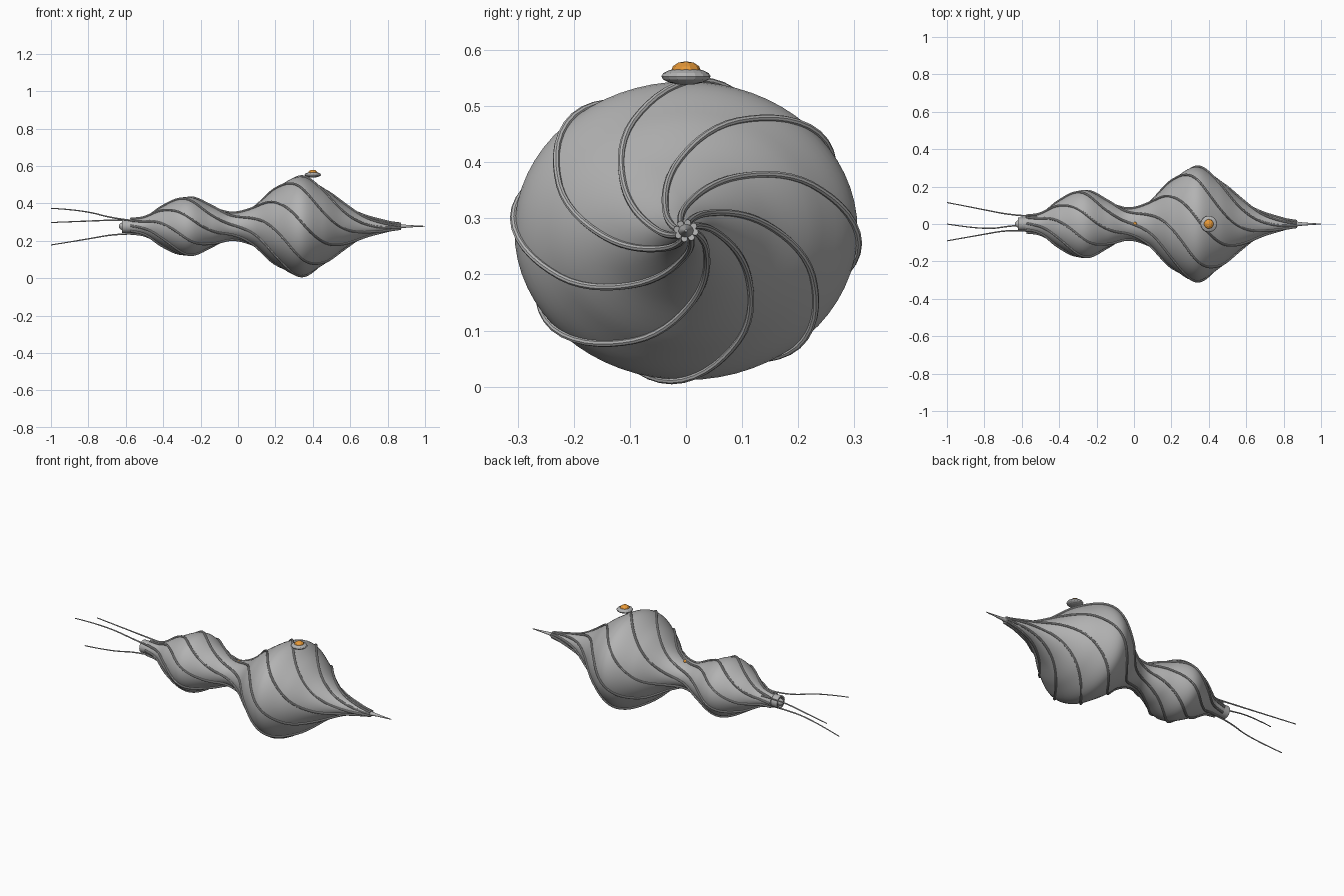
import bpy, bmesh
from math import sin, cos, pi, radians
from mathutils import Vector

cube = bpy.data.objects.get("Cube")
if cube:
    bpy.data.objects.remove(cube, do_unlink=True)

AXIS_Z = 0.278      # height of the long axis
WIDEN = 1.15        # the hull is wider than it is tall
RIBS = 8
TWIST = radians(245)


def material(name, rgb, rough=0.5):
    m = bpy.data.materials.new(name)
    m.use_nodes = True
    m.diffuse_color = (*rgb, 1)
    shader = m.node_tree.nodes["Principled BSDF"]
    shader.inputs["Base Color"].default_value = (*rgb, 1)
    shader.inputs["Roughness"].default_value = rough
    return m


grey = material("hull grey", (0.45, 0.45, 0.45))
orange = material("amber", (0.8, 0.32, 0.04))

# Hull outline: position along x, half height
PROFILE = [(-0.58, 0.036), (-0.5, 0.048), (-0.4, 0.107), (-0.27, 0.158),
           (-0.14, 0.108), (-0.03, 0.07), (0.08, 0.103), (0.2, 0.2),
           (0.33, 0.266), (0.45, 0.21), (0.56, 0.125), (0.67, 0.06),
           (0.77, 0.03), (0.88, 0.01), (1.0, 0.002)]


def radius(x):
    """Smooth radius of the hull at x, by cubic interpolation."""
    n = len(PROFILE)
    i = max(k for k in range(n - 1) if PROFILE[k][0] <= x or k == 0)

    def slope(k):
        a, b = PROFILE[max(k - 1, 0)], PROFILE[min(k + 1, n - 1)]
        return (b[1] - a[1]) / (b[0] - a[0])
    (x0, r0), (x1, r1) = PROFILE[i], PROFILE[i + 1]
    h = x1 - x0
    t = (x - x0) / h
    return max(0.002, r0 * (1 + 2 * t) * (1 - t) ** 2 + r1 * t * t * (3 - 2 * t)
               + h * t * (1 - t) * (slope(i) * (1 - t) - slope(i + 1) * t))


def hull_point(x, angle, lift=0.0):
    r = radius(x) + lift
    return Vector((x, WIDEN * r * cos(angle), AXIS_Z + r * sin(angle)))


def finish(obj, mat, smooth=True):
    obj.data.materials.clear()
    obj.data.materials.append(mat)
    bpy.ops.object.select_all(action='DESELECT')
    obj.select_set(True)
    bpy.context.view_layer.objects.active = obj
    if smooth:
        bpy.ops.object.shade_smooth_by_angle(angle=radians(40))


def lathe(name, mat, rings, smooth=True):
    """Skin a list of point rings and cap both ends."""
    bm = bmesh.new()
    loops = [[bm.verts.new(p) for p in ring] for ring in rings]
    n = len(loops[0])
    for a, b in zip(loops, loops[1:]):
        for j in range(n):
            k = (j + 1) % n
            bm.faces.new((a[j], a[k], b[k], b[j]))
    bm.faces.new(loops[0])
    bm.faces.new(loops[-1])
    bmesh.ops.recalc_face_normals(bm, faces=bm.faces)
    mesh = bpy.data.meshes.new(name)
    bm.to_mesh(mesh)
    bm.free()
    obj = bpy.data.objects.new(name, mesh)
    bpy.context.collection.objects.link(obj)
    finish(obj, mat, smooth)


def tube(name, mat, points, thick, kind='POLY', taper=1.0):
    curve = bpy.data.curves.new(name, 'CURVE')
    curve.dimensions = '3D'
    curve.bevel_depth = thick
    curve.bevel_resolution = 2
    curve.use_fill_caps = True
    spline = curve.splines.new(kind)
    spline.points.add(len(points) - 1)
    for i, (p, co) in enumerate(zip(spline.points, points)):
        p.co = (*co, 1)
        p.radius = 1 + (taper - 1) * i / (len(points) - 1)
    if kind == 'NURBS':
        spline.use_endpoint_u = True
        spline.order_u = 3
        spline.resolution_u = 8
    obj = bpy.data.objects.new(name, curve)
    bpy.context.collection.objects.link(obj)
    bpy.ops.object.select_all(action='DESELECT')
    obj.select_set(True)
    bpy.context.view_layer.objects.active = obj
    bpy.ops.object.convert(target='MESH')
    finish(bpy.context.object, mat)


def ball(name, mat, place, size, segments, rings):
    bpy.ops.mesh.primitive_uv_sphere_add(segments=segments, ring_count=rings, location=place)
    obj = bpy.context.object
    obj.name = name
    obj.scale = size
    finish(obj, mat, smooth=False)


# Hull
STEPS, SIDES = 100, 64
start, end = PROFILE[0][0], PROFILE[-1][0]
lathe("hull", grey, [[hull_point(start + (end - start) * i / STEPS, 2 * pi * j / SIDES)
                      for j in range(SIDES)] for i in range(STEPS + 1)])

# Spiral ribs
for k in range(RIBS):
    path = []
    for i in range(91):
        x = -0.575 + 1.445 * i / 90
        path.append(hull_point(x, TWIST * x + radians(2) + 2 * pi * k / RIBS, 0.003))
    tube(f"spiral_rib_{k + 1}", grey, path, 0.006)

# Tail nozzle with a small hub
outline = [(-0.5, 0.034), (-0.62, 0.036), (-0.62, 0.028), (-0.59, 0.024)]
lathe("tail_nozzle", grey, [[(x, r * cos(pi * j / 12), AXIS_Z + r * sin(pi * j / 12))
                             for j in range(24)] for x, r in outline])
ball("tail_hub", grey, (-0.615, 0, AXIS_Z), (0.022, 0.02, 0.02), 12, 8)

# Trailing filaments
for name, path in {
    "left_filament": [(-0.52, 0.04, 0.305), (-0.65, 0.046, 0.312),
                      (-0.82, 0.08, 0.305), (-1, 0.115, 0.298)],
    "right_filament": [(-0.52, -0.04, 0.305), (-0.65, -0.028, 0.315),
                       (-0.83, -0.06, 0.365), (-1, -0.09, 0.374)],
    "lower_filament": [(-0.52, 0, 0.238), (-0.65, -0.008, 0.238),
                       (-0.8, -0.032, 0.21), (-1, 0, 0.178)],
}.items():
    tube(name, grey, path, 0.0045, 'NURBS', 0.6)

# Dorsal pod with its amber dome, and the small light at the waist
ball("pod_saucer", grey, (0.4, 0, 0.553), (0.044, 0.044, 0.015), 16, 8)
ball("pod_dome", orange, (0.4, 0, 0.562), (0.027, 0.027, 0.018), 10, 6)
ball("waist_light", orange, (0.005, 0, AXIS_Z + radius(0.005)), (0.011, 0.011, 0.009), 10, 6)
